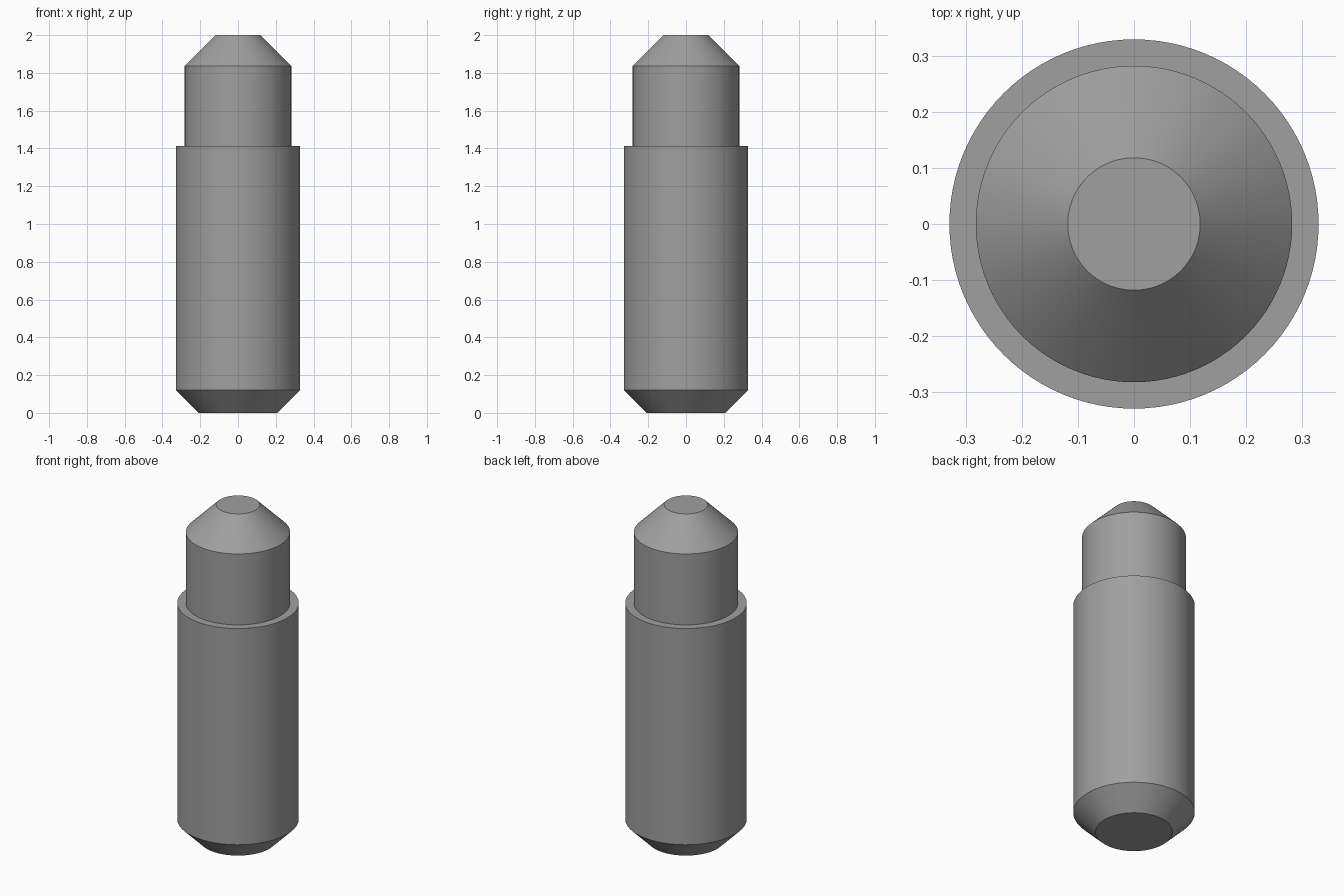
import bpy, bmesh, math

if "Cube" in bpy.data.objects:
    bpy.data.objects.remove(bpy.data.objects["Cube"])

# Plain grey metal
grey = bpy.data.materials.new("grey_metal")
grey.diffuse_color = (0.35, 0.35, 0.35, 1)
grey.use_nodes = True
grey.node_tree.nodes["Principled BSDF"].inputs["Base Color"].default_value = grey.diffuse_color

# Half profile of the stepped pin: (radius, height)
PROFILE = [(0, 0), (0.208, 0), (0.329, 0.121), (0.329, 1.413),
           (0.282, 1.413), (0.282, 1.837), (0.118, 2.0), (0, 2.0)]

# Turn the profile around the vertical axis
bm = bmesh.new()
verts = [bm.verts.new((r, 0, z)) for r, z in PROFILE]
edges = [bm.edges.new(pair) for pair in zip(verts, verts[1:])]
bmesh.ops.spin(bm, geom=verts + edges, axis=(0, 0, 1), cent=(0, 0, 0),
               angle=math.tau, steps=96, use_merge=True)
bmesh.ops.remove_doubles(bm, verts=bm.verts, dist=0.0005)
bmesh.ops.recalc_face_normals(bm, faces=bm.faces)

mesh = bpy.data.meshes.new("stepped_pin")
bm.to_mesh(mesh)
bm.free()
mesh.materials.append(grey)
pin = bpy.data.objects.new("stepped_pin", mesh)
bpy.context.collection.objects.link(pin)

# Smooth sides with sharp rims
bpy.context.view_layer.objects.active = pin
pin.select_set(True)
bpy.ops.object.shade_smooth_by_angle(angle=math.radians(30))
